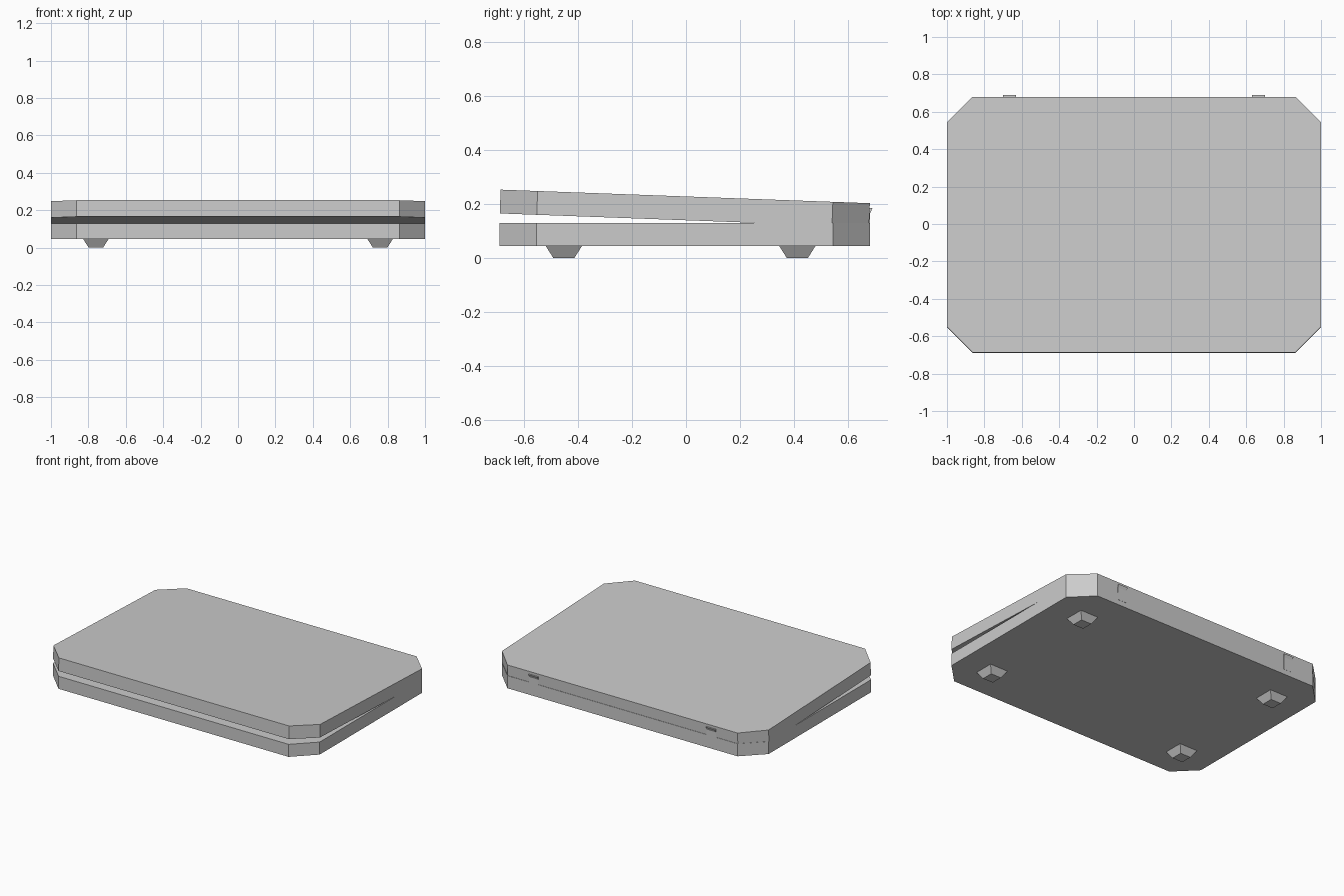
import bpy, bmesh, math
from mathutils import Matrix, Vector

cube = bpy.data.objects.get("Cube")
if cube:
    bpy.data.objects.remove(cube, do_unlink=True)

grey = bpy.data.materials.new("light_grey")
grey.use_nodes = True
grey.diffuse_color = (0.6, 0.6, 0.6, 1)
grey.node_tree.nodes["Principled BSDF"].inputs["Base Color"].default_value = (0.6, 0.6, 0.6, 1)


def prism(name, outline, offset, taper=1.0):
    """Extrude an outline of 3D points along offset, scaling the far end by taper."""
    bm = bmesh.new()
    near = [Vector(p) for p in outline]
    centre = sum(near, Vector()) / len(near)
    far = [centre + (p - centre) * taper + Vector(offset) for p in near]
    a = [bm.verts.new(p) for p in near]
    b = [bm.verts.new(p) for p in far]
    bm.faces.new(a)
    bm.faces.new(b)
    for i in range(len(a)):
        j = (i + 1) % len(a)
        bm.faces.new((a[i], a[j], b[j], b[i]))
    bmesh.ops.recalc_face_normals(bm, faces=bm.faces)
    mesh = bpy.data.meshes.new(name)
    bm.to_mesh(mesh)
    bm.free()
    mesh.materials.append(grey)
    obj = bpy.data.objects.new(name, mesh)
    bpy.context.collection.objects.link(obj)
    return obj


def clipped_rectangle(front, back, z, clip=0.137):
    """Rectangle two units wide with its four corners cut off."""
    half = [(1 - clip, front), (1, front + clip), (1, back - clip), (1 - clip, back)]
    return [(x, y, z) for x, y in half] + [(-x, y, z) for x, y in reversed(half)]


# Flat base slab
prism("base", clipped_rectangle(-0.69, 0.68, 0.045), (0, 0, 0.085))

# Lid slab, tilted open about its lower back edge
lid = prism("lid", clipped_rectangle(-0.69, 0.677, 0.115), (0, 0, 0.088))
pivot = Matrix.Translation((0, 0.677, 0.115))
lid.data.transform(pivot @ Matrix.Rotation(math.radians(-2.1), 4, "X") @ pivot.inverted())

# Tapered feet and back hinges
hinge_profile = [(0.66, 0.08), (0.681, 0.08), (0.681, 0.165), (0.69, 0.185), (0.66, 0.185)]
for side, sx in (("right", -1), ("left", 1)):
    for end, y in (("front", -0.452), ("back", 0.412)):
        x, r = sx * 0.76, 0.068
        corners = [(x - r, y - r, 0.046), (x + r, y - r, 0.046),
                   (x + r, y + r, 0.046), (x - r, y + r, 0.046)]
        prism(f"{end}_{side}_foot", corners, (0, 0, -0.046), taper=0.57)
    prism(f"{side}_hinge", [(sx * 0.665 - 0.035, y, z) for y, z in hinge_profile], (0.07, 0, 0))
